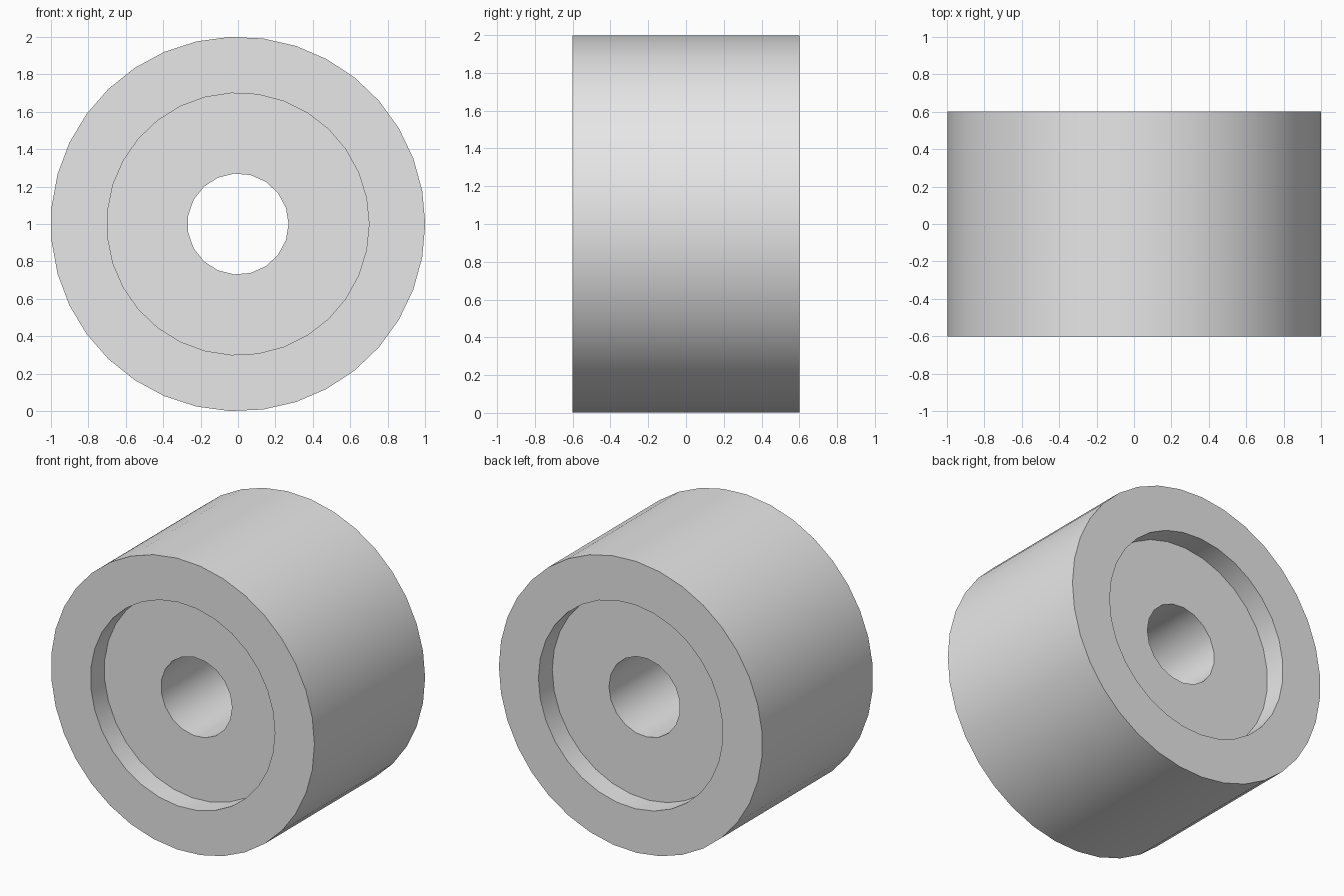
import bpy
import bmesh
from math import cos, sin, pi, radians

cube = bpy.data.objects.get("Cube")
if cube:
    bpy.data.objects.remove(cube, do_unlink=True)

HALF_WIDTH = 0.6
FLOOR_Y = 0.45      # recess floors, on both ends
CENTRE_Z = 1.0

grey = bpy.data.materials.new("plain grey")
grey.use_nodes = True
colour = (0.8, 0.8, 0.8, 1.0)
grey.diffuse_color = colour
grey.node_tree.nodes["Principled BSDF"].inputs["Base Color"].default_value = colour

bm = bmesh.new()


def ring(radius, sides, y):
    """Closed loop of edges around the roller axis."""
    verts = [bm.verts.new((radius * cos(2 * pi * i / sides), y,
                           CENTRE_Z + radius * sin(2 * pi * i / sides)))
             for i in range(sides)]
    return [bm.edges.new((verts[i - 1], verts[i])) for i in range(sides)]


def wall(first, second):
    bmesh.ops.bridge_loops(bm, edges=first + second)


def annulus(outer, inner, y_direction):
    bmesh.ops.triangle_fill(bm, use_beauty=True, edges=outer + inner,
                            normal=(0, y_direction, 0))


# Rims, recesses and hub faces on both ends
tread, bore = [], []
for side in (-1, 1):
    rim = ring(1.0, 35, side * HALF_WIDTH)
    lip = ring(0.7, 31, side * HALF_WIDTH)
    floor = ring(0.7, 31, side * FLOOR_Y)
    hole = ring(0.27, 19, side * FLOOR_Y)
    annulus(rim, lip, side)
    wall(lip, floor)
    annulus(floor, hole, side)
    tread.append(rim)
    bore.append(hole)

# Outer tread and central bore
wall(*tread)
wall(*bore)
bmesh.ops.recalc_face_normals(bm, faces=bm.faces)

mesh = bpy.data.meshes.new("roller_wheel")
bm.to_mesh(mesh)
bm.free()
mesh.materials.append(grey)
wheel = bpy.data.objects.new("roller_wheel", mesh)
bpy.context.collection.objects.link(wheel)

# Smooth round walls, sharp rims
bpy.ops.object.select_all(action="DESELECT")
wheel.select_set(True)
bpy.context.view_layer.objects.active = wheel
bpy.ops.object.shade_smooth_by_angle(angle=radians(30))
